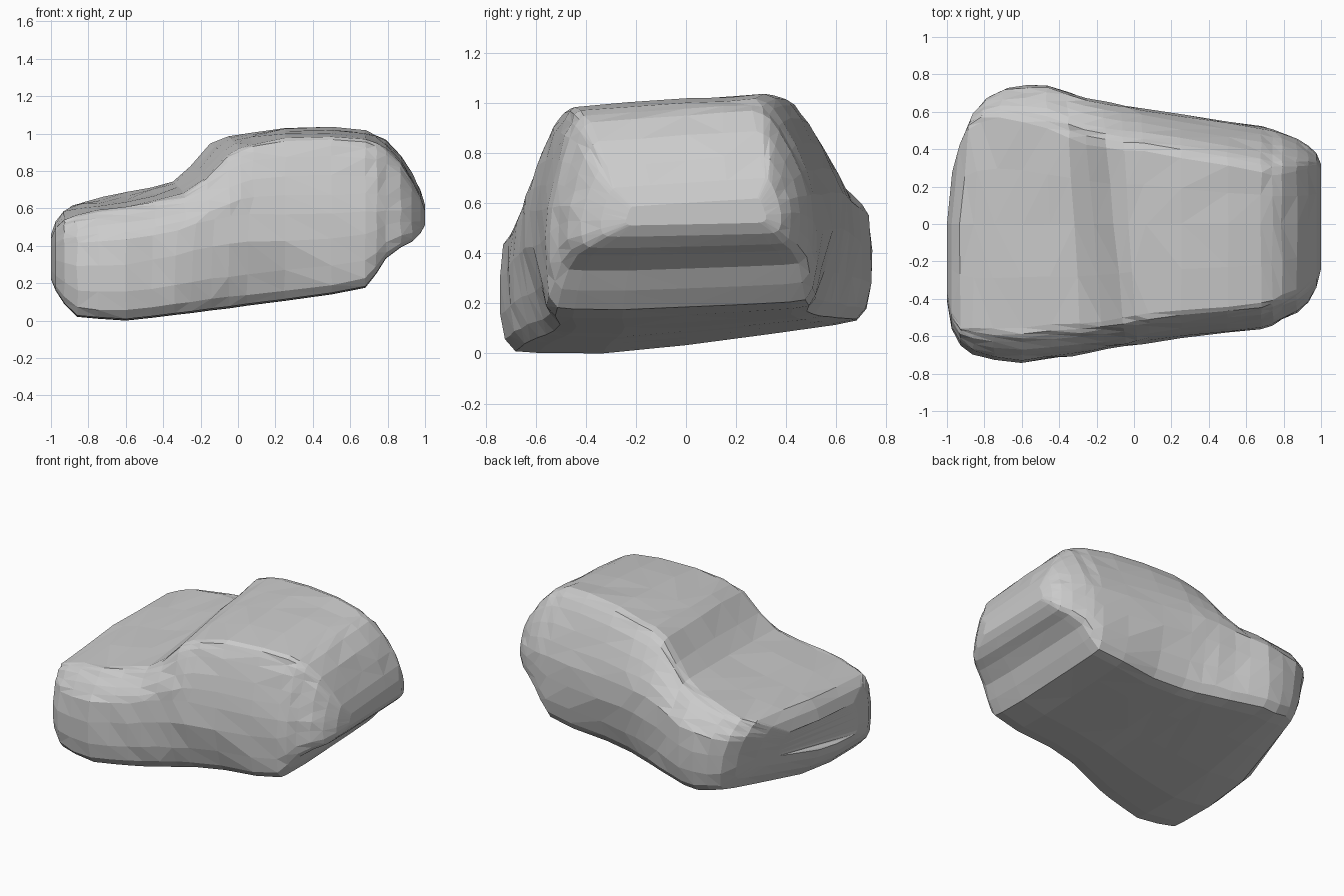
import bpy
import bmesh
import math
import random

random.seed(4)

# Remove the default cube
cube = bpy.data.objects.get("Cube")
if cube:
    bpy.data.objects.remove(cube, do_unlink=True)

# Body stations from nose to tail:
# position, underside, belt height, top, right width, left width, left roof ratio
STATIONS = [
    (-1.0, .22, .4, .48, .41, .32, .88),
    (-.975, .16, .43, .55, .56, .48, .86),
    (-.93, .09, .45, .6, .65, .61, .85),
    (-.86, .02, .46, .62, .695, .685, .82),
    (-.75, .01, .47, .645, .725, .73, .8),
    (-.6, 0, .48, .67, .74, .74, .77),
    (-.46, .015, .5, .7, .72, .74, .73),
    (-.34, .03, .53, .735, .705, .7, .7),
    (-.25, .04, .56, .82, .69, .675, .68),
    (-.14, .055, .58, .94, .67, .65, .67),
    (-.05, .065, .59, .98, .655, .635, .67),
    (.05, .08, .6, 1.0, .64, .62, .67),
    (.25, .105, .6, 1.03, .61, .585, .65),
    (.5, .14, .6, 1.035, .585, .55, .62),
    (.68, .175, .61, 1.02, .56, .52, .59),
    (.74, .25, .61, 1.0, .54, .505, .58),
    (.79, .33, .61, .97, .51, .49, .6),
    (.87, .39, .61, .89, .47, .455, .66),
    (.93, .42, .6, .79, .42, .42, .74),
    (.975, .465, .58, .7, .34, .38, .85),
    (1.0, .51, .56, .62, .24, .32, .9),
]

# Lower side as (width factor, level); upper side as (inward blend, level)
LOWER = [(.45, 0), (.8, .005), (.92, .02), (.975, .12), (1, .35), (1, .7), (.98, 1)]
UPPER = [(.14, .25), (.35, .5), (.6, .75), (.79, .88), (.93, .95), (1.15, .99)]


def mix(a, b, t):
    return a + (b - a) * t


def half_profile(station, width, roof):
    """Points of one side, from the underside up to the roof edge."""
    x, bottom, belt, top = station[:4]
    # The sill tucks in between the wheel corners
    tuck = .12 * math.exp(-((x - .15) / .3) ** 2)
    points = [(width * f * (1 - tuck * max(0, 1 - t / .7)), mix(bottom, belt, t))
              for f, t in LOWER]
    points += [(width * mix(.98, roof, f), mix(belt, top, t)) for f, t in UPPER]
    points.append((width * roof * .5, top))
    return points


def settle(station, y, z):
    """Lean the body slightly, skew the nose and sweep the windscreen."""
    x, bottom, belt, top = station[:4]
    t = (z - bottom) / (top - bottom)
    low_lift = (.09 - .07 * x) * max(y + .25, 0)
    high_lift = .065 * (y - .3)
    sweep = .1 * (.35 - y) * math.exp(-((x + .18) / .22) ** 2)
    if z <= belt:
        sweep *= max(0, t - .4)
    skew = max(0, -.5 - x) * max(0, y) * (.6 - .4 * t)
    return x + sweep + skew, y, z + mix(low_lift, high_lift, t)


def make_ring(bm, station):
    x, bottom, belt, top, right, left, roof = station
    outline = [(0, bottom)]
    outline += half_profile(station, left, roof)
    outline.append((0, top))
    # The right side stands more upright than the left
    right_side = half_profile(station, right, max(roof, .78))
    outline += [(-y, z) for y, z in reversed(right_side)]
    ring = []
    for y, z in outline:
        co = settle(station, y, z)
        # Keep the underside and the ends smooth, make the panels a little uneven
        rough = .005 if z > bottom + .03 and abs(x) < .95 else 0
        ring.append(bm.verts.new([c + random.uniform(-rough, rough) for c in co]))
    return ring


def close_end(bm, ring):
    """Close an end with strips running from side to side."""
    n = len(ring)
    top = n // 2
    bm.faces.new((ring[0], ring[1], ring[-1]))
    bm.faces.new((ring[top - 1], ring[top], ring[top + 1]))
    for i in range(1, top - 1):
        bm.faces.new((ring[i], ring[i + 1], ring[n - i - 1], ring[n - i]))


# Loft the car body
bm = bmesh.new()
rings = [make_ring(bm, s) for s in STATIONS]
for r0, r1 in zip(rings, rings[1:]):
    n = len(r0)
    for i in range(n):
        j = (i + 1) % n
        bm.faces.new((r0[i], r0[j], r1[j], r1[i]))
close_end(bm, rings[0])
close_end(bm, rings[-1])
bmesh.ops.triangulate(bm, faces=bm.faces[:], quad_method='SHORT_EDGE')
bmesh.ops.recalc_face_normals(bm, faces=bm.faces[:])

# Stand the body on the ground
floor = min(v.co.z for v in bm.verts)
for v in bm.verts:
    v.co.z -= floor

mesh = bpy.data.meshes.new("car_body")
bm.to_mesh(mesh)
bm.free()
body = bpy.data.objects.new("car_body", mesh)
bpy.context.scene.collection.objects.link(body)

# Plain grey finish
grey = bpy.data.materials.new("light_grey")
grey.use_nodes = True
colour = (.6, .6, .6, 1)
grey.diffuse_color = colour
grey.node_tree.nodes["Principled BSDF"].inputs["Base Color"].default_value = colour
mesh.materials.append(grey)
